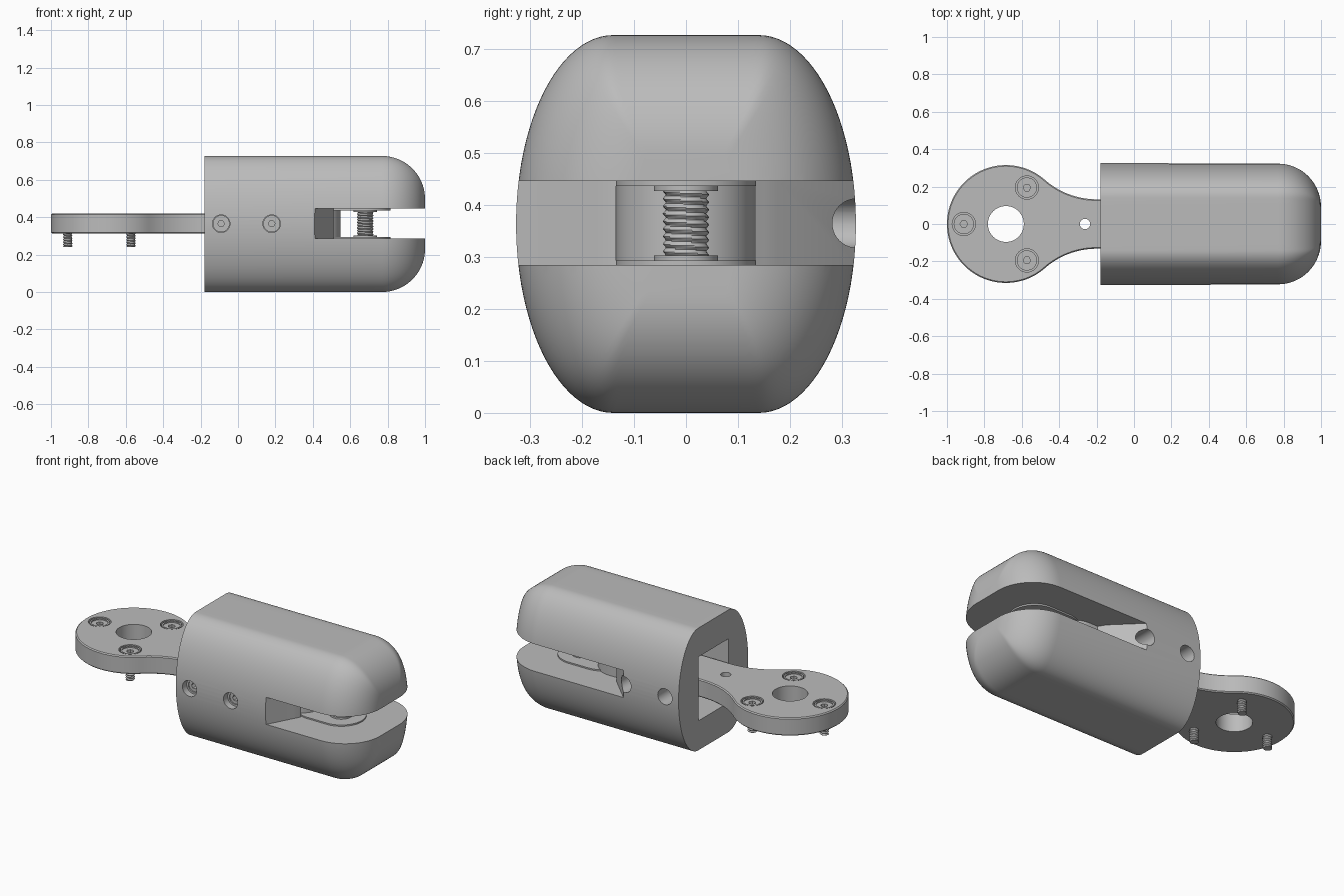
import bpy, bmesh
from math import sin, cos, pi, atan2, hypot, sqrt, radians
from mathutils import Matrix

cube = bpy.data.objects.get("Cube")
if cube:
    bpy.data.objects.remove(cube)

grey = bpy.data.materials.new("machined grey")
grey.use_nodes = True
grey.diffuse_color = (0.5, 0.5, 0.5, 1)
grey.node_tree.nodes["Principled BSDF"].inputs["Base Color"].default_value = (0.5, 0.5, 0.5, 1)

MID = 0.365  # height of the joint axis


def finish(name, bm):
    bmesh.ops.recalc_face_normals(bm, faces=bm.faces)
    mesh = bpy.data.meshes.new(name)
    bm.to_mesh(mesh)
    bm.free()
    mesh.materials.append(grey)
    ob = bpy.data.objects.new(name, mesh)
    bpy.context.collection.objects.link(ob)
    return ob


def activate(ob):
    bpy.ops.object.select_all(action='DESELECT')
    ob.select_set(True)
    bpy.context.view_layer.objects.active = ob


def smooth(ob):
    activate(ob)
    bpy.ops.object.shade_smooth_by_angle(angle=radians(28))
    return ob


def prism(name, outline, z0, z1):
    bm = bmesh.new()
    face = bm.faces.new([bm.verts.new((x, y, z0)) for x, y in outline])
    ext = bmesh.ops.extrude_face_region(bm, geom=[face])
    top = [v for v in ext["geom"] if isinstance(v, bmesh.types.BMVert)]
    bmesh.ops.translate(bm, verts=top, vec=(0, 0, z1 - z0))
    return finish(name, bm)


def arc(cx, cy, r, a0, a1, n=32):
    return [(cx + r * cos(a0 + (a1 - a0) * i / n), cy + r * sin(a0 + (a1 - a0) * i / n))
            for i in range(n + 1)]


def disc(name, x, y, r, z0, z1, n=40):
    return prism(name, arc(x, y, r, 0, 2 * pi, n)[:-1], z0, z1)


def cross_rod(name, x, r, y0, y1, n=40):
    """Cylinder lying along y at the joint height."""
    ob = disc(name, 0, 0, r, y0, y1, n)
    ob.data.transform(Matrix.Translation((x, 0, MID)) @ Matrix.Rotation(-pi / 2, 4, 'X'))
    return ob


def cut(ob, *cutters):
    for c in cutters:
        c.hide_render = True
        activate(ob)
        mod = ob.modifiers.new("cut", 'BOOLEAN')
        mod.operation, mod.solver, mod.object = 'DIFFERENCE', 'EXACT', c
        bpy.ops.object.modifier_apply(modifier=mod.name)
        bpy.data.objects.remove(c)


def thread(name, x, y, r, z0, z1, pitch, n=24):
    """Threaded rod whose radius follows a helical phase."""
    bm = bmesh.new()
    rows = int((z1 - z0) / pitch * 6)
    grid = []
    for j in range(rows + 1):
        z = z0 + (z1 - z0) * j / rows
        ring = []
        for i in range(n):
            phase = ((z - z0) / pitch + i / n) % 1
            rad = r - 0.45 * pitch * abs(2 * phase - 1)
            ring.append(bm.verts.new((x + rad * cos(2 * pi * i / n), y + rad * sin(2 * pi * i / n), z)))
        grid.append(ring)
    for a, b in zip(grid, grid[1:]):
        for i in range(n):
            k = (i + 1) % n
            bm.faces.new((a[i], a[k], b[k], b[i]))
    bm.faces.new(grid[0])
    bm.faces.new(grid[-1])
    return smooth(finish(name, bm))


# Housing: flat-topped elliptical section, its end rounded by insetting the section
FLAT, SIDE, HIGH, ROUND = 0.14, 0.187, 0.3635, 0.23
planes, angles = [], []
for i in range(25):
    t = i / 24 * pi / 2
    py, pz = FLAT + SIDE * cos(t), HIGH * sin(t)
    ny, nz = cos(t) / SIDE, sin(t) / HIGH
    ln = hypot(ny, nz)
    planes.append((ny / ln, nz / ln, (ny * py + nz * pz) / ln))
    angles.append(atan2(pz, py))
angles += [angles[-1] + (pi / 2 - angles[-1]) * f for f in (0.25, 0.5, 0.75)]
full = angles + [pi / 2] + [pi - a for a in reversed(angles)]
full += [a + pi for a in full[1:-1]]

stations = [(-0.18, 0)]
for i in range(21):
    a = i / 20 * pi / 2
    stations.append((0.77 + ROUND * sin(a), ROUND * (1 - cos(a))))
bm = bmesh.new()
rings = []
for x, inset in stations:
    ring = []
    for a in full:
        u, v = cos(a), sin(a)
        rad = min((c - inset) / (ny * abs(u) + nz * abs(v)) for ny, nz, c in planes)
        ring.append(bm.verts.new((x, rad * u, HIGH + rad * v)))
    rings.append(ring)
for a, b in zip(rings, rings[1:]):
    for i in range(len(full)):
        k = (i + 1) % len(full)
        bm.faces.new((a[i], a[k], b[k], b[i]))
bm.faces.new(rings[0])
bm.faces.new(rings[-1])
housing = finish("housing", bm)

# Slot with slanted walls, rear socket and cross bores
slot = [(1.1, -0.4), (0.37, -0.4), (0.49, -0.175), (0.505, -0.15), (0.51, -0.135),
        (0.36, -0.135), (0.36, 0.135), (0.35, 0.15), (0.335, 0.175), (0.107, 0.4), (1.1, 0.4)]
socket = [(-0.3, -0.14), (0.32, -0.14), (0.32, 0.14), (-0.3, 0.14)]
BOLTS = (-0.09, 0.18)
cut(housing, prism("slot_cutter", slot, 0.285, 0.446), prism("socket_cutter", socket, 0.175, 0.555),
    *[cross_rod("bore_cutter", x, 0.047, -0.5, 0.5) for x in BOLTS])
smooth(housing)

# Cross bolts: recessed socket head, shaft and nut
for x in BOLTS:
    head = cross_rod("cross_bolt_head", x, 0.045, -0.29, -0.2)
    cut(head, cross_rod("groove_cutter", x, 0.034, -0.35, -0.283),
        cross_rod("hex_cutter", x, 0.018, -0.35, -0.25, 6))
    smooth(head)
    smooth(cross_rod("cross_bolt_shaft", x, 0.03, -0.21, 0.21))
    cross_rod("cross_bolt_nut", x, 0.046, 0.16, 0.2, 6)

# Rounded tongue tip behind the pivot screw
tongue = arc(0.415, 0, 0.134, -pi / 2, pi / 2) + [(0.33, 0.134), (0.33, -0.134)]
smooth(prism("tongue_tip", tongue, 0.28, 0.45))

# Pivot: long lips on both slot faces, washers and threaded screw
lip = arc(0.68, 0, 0.135, -pi / 2, pi / 2) + arc(0.55, 0, 0.135, pi / 2, 3 * pi / 2)
for side, s in (("lower", -1), ("upper", 1)):
    z = MID + s * 0.081
    smooth(prism(side + "_lip", lip, *sorted((z + s * 0.01, z - s * 0.009))))
    smooth(disc(side + "_washer", 0.68, 0, 0.062, *sorted((z, z - s * 0.019))))
thread("pivot_screw", 0.68, 0, 0.045, 0.3, 0.43, 0.0145)

# Mounting arm: round pad blended into a neck by tangent arcs
PAD, R, NECK = -0.685, 0.315, 0.132
dx = 0.485
fil = (dx * dx + NECK ** 2 - R * R) / (2 * (R - NECK))
cx, cy = PAD + dx, NECK + fil
join = atan2(cy, dx)
outline = arc(PAD, 0, R, join, 2 * pi - join, 72)
neck = arc(cx, cy, fil, join + pi, 1.5 * pi, 16)
outline += [(x, -y) for x, y in neck][1:] + [(0.3, -NECK), (0.3, NECK)] + neck[::-1][:-1]
arm = prism("mounting_arm", outline, 0.313, 0.419)
activate(arm)
bev = arm.modifiers.new("edge", 'BEVEL')
bev.width, bev.segments, bev.angle_limit = 0.006, 1, radians(60)
bpy.ops.object.modifier_apply(modifier=bev.name)
SCREWS = [(PAD + 0.225 * cos(a), 0.225 * sin(a)) for a in (pi, pi / 3, -pi / 3)]
cut(arm, disc("pad_hole_cutter", PAD, 0, 0.096, 0.2, 0.5, 64),
    disc("pin_hole_cutter", -0.262, 0, 0.028, 0.2, 0.5),
    *[disc("counterbore_cutter", x, y, 0.062, 0.36, 0.5) for x, y in SCREWS])
smooth(arm)

# Pad screws: recessed heads with hex sockets, threads below
for x, y in SCREWS:
    head = disc("pad_screw_head", x, y, 0.054, 0.355, 0.416)
    cut(head, disc("dish_cutter", x, y, 0.045, 0.409, 0.5),
        disc("hex_cutter", x, y, 0.02, 0.38, 0.5, 6))
    smooth(head)
    thread("pad_screw_thread", x, y, 0.026, 0.24, 0.32, 0.0135)
